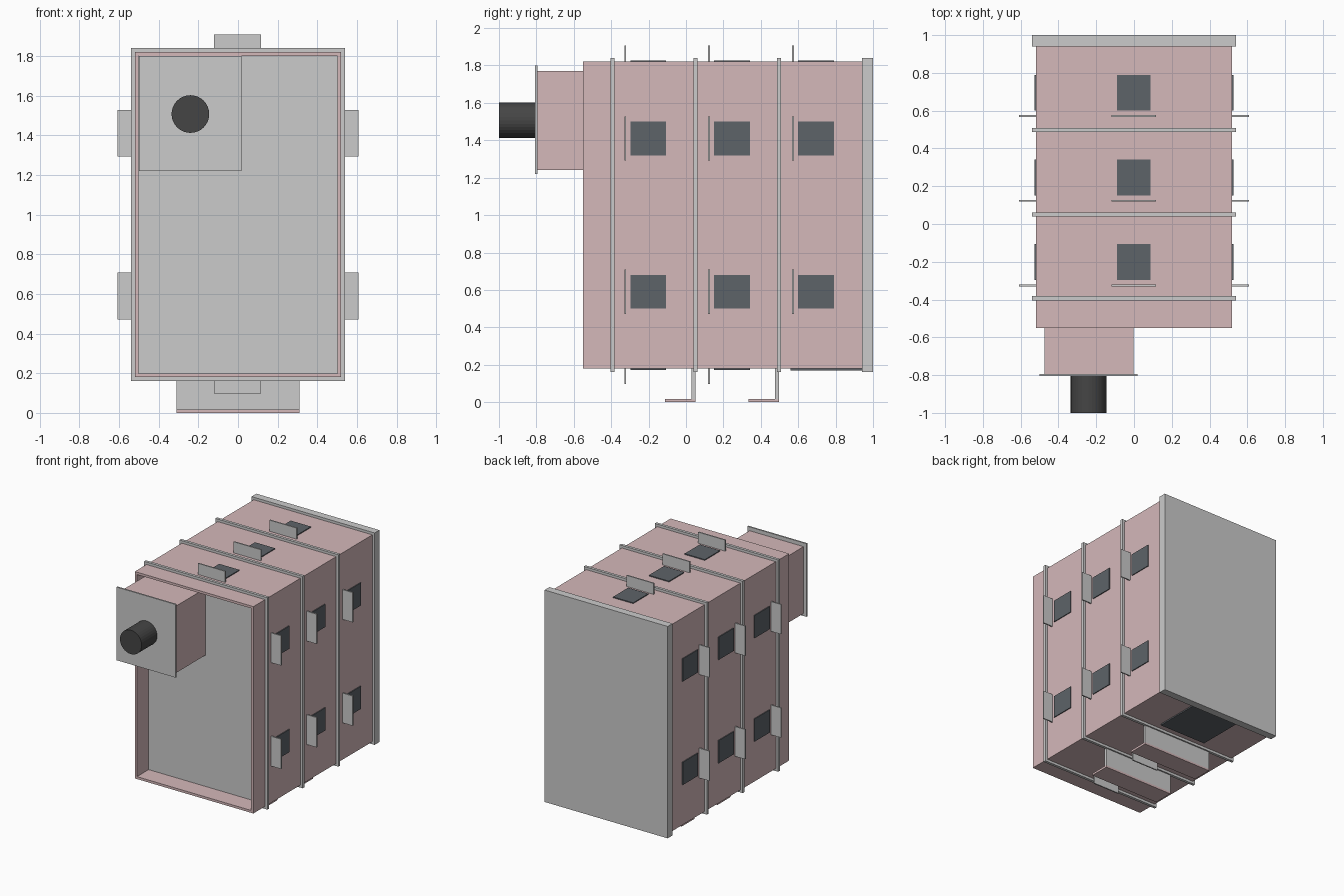
import bpy, bmesh, math
from mathutils import Vector

if "Cube" in bpy.data.objects:
    bpy.data.objects.remove(bpy.data.objects["Cube"])


def material(name, rgb):
    m = bpy.data.materials.new(name)
    m.diffuse_color = (*rgb, 1)
    m.use_nodes = True
    m.node_tree.nodes["Principled BSDF"].inputs["Base Color"].default_value = m.diffuse_color
    return m


PINK = material("pink_paint", (0.66, 0.48, 0.49))
GLASS = material("dark_panel", (0.11, 0.125, 0.14))
BLACK = material("black_rubber", (0.06, 0.06, 0.06))


def finish(bm, name, mat=None):
    mesh = bpy.data.meshes.new(name)
    bm.to_mesh(mesh)
    bm.free()
    ob = bpy.data.objects.new(name, mesh)
    bpy.context.collection.objects.link(ob)
    if mat:
        mesh.materials.append(mat)
    return ob


def box_mesh(x, y, z):
    bm = bmesh.new()
    bmesh.ops.create_cube(bm, size=1)
    for v in bm.verts:
        v.co = Vector([(a + b) / 2 + c * (b - a) for c, (a, b) in zip(v.co, (x, y, z))])
    return bm


def box(name, x, y, z, mat=None):
    return finish(box_mesh(x, y, z), name, mat)


# Body shell with a shallow recess in the front
bm = box_mesh((-0.52, 0.52), (-0.55, 0.95), (0.18, 1.82))
bm.normal_update()
front = next(f for f in bm.faces if f.normal.y < -0.9)
bmesh.ops.inset_region(bm, faces=[front], thickness=0.027)
walls = bmesh.ops.extrude_discrete_faces(bm, faces=[front])["faces"]
bmesh.ops.translate(bm, verts=walls[0].verts[:], vec=(0, 0.155, 0))
finish(bm, "body_shell", PINK)

# Bulkhead ribs and thick back plate
for i, y in enumerate((-0.393, 0.05, 0.498)):
    box(f"rib_{i}", (-0.54, 0.54), (y - 0.011, y + 0.011), (0.16, 1.84))
box("back_plate", (-0.54, 0.54), (0.94, 1.0), (0.16, 1.84))

# Front port: neck, flange and round spout
box("port_neck", (-0.475, -0.002), (-0.80, -0.40), (1.24, 1.77), PINK)
box("port_flange", (-0.50, 0.018), (-0.806, -0.794), (1.22, 1.80))
bm = bmesh.new()
bmesh.ops.create_cone(bm, cap_ends=True, segments=32, radius1=0.095, radius2=0.095, depth=0.2)
spout = finish(bm, "port_spout", BLACK)
spout.location = (-0.24, -0.90, 1.507)
spout.rotation_euler.x = math.pi / 2

# Tabs and dark panels, three rows along the body
for i, y in enumerate((-0.325, 0.123, 0.572)):
    tab_y = (y - 0.005, y + 0.005)
    win_y = (y + 0.028, y + 0.218)
    for side in (-1, 1):
        for zc in (0.59, 1.41):
            box(f"side_tab_{i}", sorted((side * 0.515, side * 0.608)), tab_y,
                (zc - 0.118, zc + 0.118))
            box(f"side_panel_{i}", sorted((side * 0.51, side * 0.527)), win_y,
                (zc - 0.09, zc + 0.09), GLASS)
    box(f"top_tab_{i}", (-0.12, 0.117), tab_y, (1.81, 1.908))
    box(f"top_panel_{i}", (-0.09, 0.087), win_y, (1.81, 1.827), GLASS)
    if i < 2:
        box(f"bottom_tab_{i}", (-0.12, 0.117), tab_y, (0.098, 0.19))
        box(f"bottom_panel_{i}", (-0.09, 0.087), win_y, (0.173, 0.19), GLASS)

# Bottom hatch near the back
box("bottom_hatch", (-0.21, 0.21), (0.56, 0.94), (0.17, 0.19), GLASS)

# Two L-shaped feet
for i, y in enumerate((0.05, 0.498)):
    box(f"foot_leg_{i}", (-0.31, 0.31), (y - 0.021, y), (0.015, 0.18))
    box(f"foot_pad_{i}", (-0.31, 0.31), (y - 0.163, y), (0.0, 0.017), PINK)
